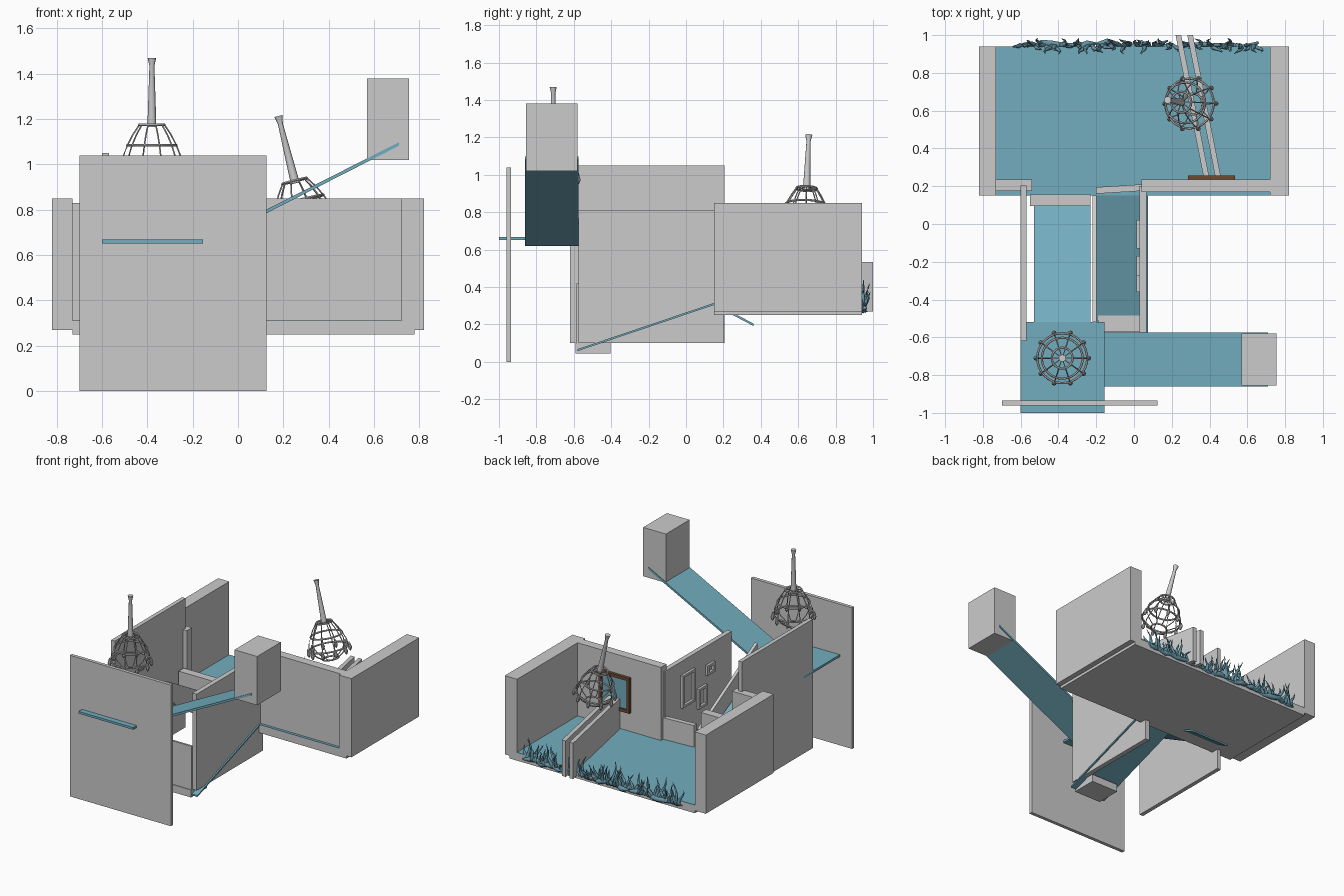
import bpy, bmesh, math, random
from mathutils import Vector, Matrix

if "Cube" in bpy.data.objects:
    bpy.data.objects.remove(bpy.data.objects["Cube"])

random.seed(4)

def material(name, col):
    m = bpy.data.materials.new(name)
    m.diffuse_color = (*col, 1)
    m.use_nodes = True
    m.node_tree.nodes["Principled BSDF"].inputs["Base Color"].default_value = m.diffuse_color
    return m

BLUE = material("water blue", (0.17, 0.42, 0.52))
TEAL = material("plant teal", (0.13, 0.30, 0.38))
BROWN = material("frame brown", (0.16, 0.07, 0.03))

def finish(bm, name, mat=None, smooth=False):
    bmesh.ops.recalc_face_normals(bm, faces=bm.faces)
    me = bpy.data.meshes.new(name)
    bm.to_mesh(me)
    bm.free()
    ob = bpy.data.objects.new(name, me)
    bpy.context.collection.objects.link(ob)
    if mat:
        me.materials.append(mat)
    if smooth:
        for p in me.polygons:
            p.use_smooth = True
    return ob

def prism(name, pts, offset, mat=None):
    """Extrude a closed 3D outline by an offset vector."""
    bm = bmesh.new()
    f = bm.faces.new([bm.verts.new(p) for p in pts])
    r = bmesh.ops.extrude_face_region(bm, geom=[f])
    bmesh.ops.translate(bm, vec=offset, verts=[v for v in r["geom"] if isinstance(v, bmesh.types.BMVert)])
    return finish(bm, name, mat)

def box(name, x0, x1, y0, y1, z0, z1, mat=None):
    return prism(name, [(x0, y0, z0), (x1, y0, z0), (x1, y1, z0), (x0, y1, z0)], (0, 0, z1 - z0), mat)

def tube(bm, path, radii, sides=6, closed=False):
    path = [Vector(p) for p in path]
    n, rings = len(path), []
    for i, p in enumerate(path):
        if closed:
            t = path[(i + 1) % n] - path[i - 1]
        else:
            t = path[min(i + 1, n - 1)] - path[max(i - 1, 0)]
        t.normalize()
        u = t.cross(Vector((0, 0, 1)) if abs(t.z) < 0.95 else Vector((1, 0, 0))).normalized()
        w = t.cross(u)
        r = radii[i] if isinstance(radii, (list, tuple)) else radii
        rings.append([bm.verts.new(p + r * (u * math.cos(a) + w * math.sin(a)))
                      for a in (2 * math.pi * k / sides for k in range(sides))])
    for i in range(n if closed else n - 1):
        a, b = rings[i], rings[(i + 1) % n]
        for k in range(sides):
            bm.faces.new((a[k], a[(k + 1) % sides], b[(k + 1) % sides], b[k]))
    if not closed:
        bm.faces.new(rings[0])
        bm.faces.new(rings[-1])

# Main room: floor, side walls, front wall pieces and doorway thresholds
box("room_floor", -0.73, 0.78, 0.15, 0.94, 0.25, 0.308)
box("room_water", -0.73, 0.73, 0.15, 0.94, 0.308, 0.311, BLUE)
box("room_wall_left", -0.82, -0.73, 0.15, 0.94, 0.27, 0.85)
box("room_wall_right", 0.72, 0.82, 0.15, 0.94, 0.27, 0.85)
box("room_front_wall_left", -0.73, -0.54, 0.175, 0.235, 0.31, 0.83)
box("room_front_wall_right", 0.04, 0.72, 0.17, 0.235, 0.31, 0.85)
box("doorway_block_left", -0.55, -0.23, 0.095, 0.155, 0.31, 0.56)
prism("doorway_block_right", [(-0.2, 0.16, 0.31), (0.04, 0.175, 0.31), (0.04, 0.21, 0.31), (-0.2, 0.195, 0.31)], (0, 0, 0.16))

# Corridor walls
box("corridor_wall_left", -0.6, -0.57, -0.62, 0.205, 0.1, 1.05)
box("corridor_wall_right", 0.03, 0.065, -0.575, 0.2, 0.1, 0.81)
box("corridor_end_wall", -0.2, 0.03, -0.585, -0.57, 0.06, 0.42)
box("lower_landing", -0.19, 0.03, -0.59, -0.405, 0.045, 0.1)
prism("corridor_railing", [(-0.22, -0.52, 0.65), (-0.22, 0.15, 0.30), (-0.22, 0.15, 0.43), (-0.22, -0.52, 0.81)], (0.022, 0, 0))

# Ramps as thin slabs
def ramp_y(name, x0, x1, a, b, t):
    prism(name, [(x0, *a), (x0, *b), (x0, b[0], b[1] - t), (x0, a[0], a[1] - t)], (x1 - x0, 0, 0), BLUE)

ramp_y("ramp_upper_to_room", -0.53, -0.23, (-0.52, 0.67), (0.36, 0.205), 0.013)
ramp_y("ramp_room_to_landing", -0.22, 0.075, (-0.58, 0.068), (0.15, 0.315), 0.011)
prism("ramp_entry", [(-0.2, -0.86, 0.635), (0.71, -0.86, 1.098), (0.71, -0.86, 1.082), (-0.2, -0.86, 0.619)], (0, 0.285, 0), BLUE)

# Entry platform, front panel and high box
box("entry_platform", -0.6, -0.155, -1.0, -0.52, 0.652, 0.668, BLUE)
box("front_panel", -0.70, 0.125, -0.96, -0.935, 0.0, 1.04)
box("high_box", 0.57, 0.755, -0.855, -0.58, 1.02, 1.38)

# Partition pair crossing the room at a slant
for i, x in enumerate((0.22, 0.282)):
    prism("partition_%d" % i, [(x, 1.0, 0.27), (x + 0.03, 1.0, 0.27), (x + 0.18, 0.24, 0.27), (x + 0.15, 0.24, 0.27)], (0, 0, 0.265))

# Picture frames on the corridor wall, and one painting in the room
def frame(name, origin, u, w, h, n, b, d, mat=None):
    o, u, n, z = Vector(origin), Vector(u), Vector(n), Vector((0, 0, 1))
    bm = bmesh.new()
    loops = []
    for inset in (0, b):
        for dep in (0, d):
            loops.append([bm.verts.new(o + u * p + z * q + n * dep) for p, q in
                          ((inset, inset), (w - inset, inset), (w - inset, h - inset), (inset, h - inset))])
    for a, c in ((0, 1), (1, 3), (3, 2), (2, 0)):
        for k in range(4):
            j = (k + 1) % 4
            bm.faces.new((loops[a][k], loops[a][j], loops[c][j], loops[c][k]))
    finish(bm, name, mat)

for i, (y, z, w, h) in enumerate(((-0.13, 0.47, 0.15, 0.24), (-0.27, 0.39, 0.10, 0.15), (-0.36, 0.60, 0.09, 0.075))):
    frame("wall_frame_%d" % i, (0.03, y, z), (0, 1, 0), w, h, (-1, 0, 0), 0.018, 0.018)
frame("painting_frame", (0.285, 0.235, 0.45), (1, 0, 0), 0.25, 0.26, (0, 1, 0), 0.022, 0.022, BROWN)
box("painting_canvas", 0.30, 0.52, 0.235, 0.244, 0.465, 0.695, BLUE)

# Chandeliers: tapered stem, ring cage, ribs and hanging drops (origin at the top ring)
def chandelier(name, pos, axis):
    bm = bmesh.new()
    tube(bm, [(0, 0, -0.01), (0, 0, 0.02), (0, 0, 0.26), (0, 0, 0.295)], [0.019, 0.019, 0.011, 0.019], 12)
    profile = [(0.055, 0), (0.085, -0.045), (0.108, -0.09), (0.127, -0.14), (0.132, -0.18), (0.105, -0.22), (0.055, -0.255)]
    for i in (0, 2, 4, 6):
        r, z = profile[i]
        tube(bm, [(r * math.cos(a), r * math.sin(a), z) for a in (math.tau * k / 32 for k in range(32))], 0.006, 6, True)
    for k in range(10):
        c, s = math.cos(math.tau * k / 10), math.sin(math.tau * k / 10)
        tube(bm, [(r * c, r * s, z) for r, z in profile], 0.0035, 5)
        tube(bm, [(0.01 * c, 0.01 * s, 0), (0.055 * c, 0.055 * s, 0)], 0.003, 5)
        x, y = 0.14 * c, 0.14 * s
        tube(bm, [(x, y, -0.165), (x, y, -0.18), (x, y, -0.2), (x, y, -0.215), (x, y, -0.225)],
             [0.003, 0.008, 0.013, 0.01, 0.003], 8)
    ob = finish(bm, name, None, True)
    q = Vector((0, 0, 1)).rotation_difference(Vector(axis).normalized())
    ob.matrix_world = Matrix.Translation(pos) @ q.to_matrix().to_4x4()
    bpy.context.view_layer.objects.active = ob
    ob.select_set(True)
    bpy.ops.object.shade_smooth_by_angle()
    ob.select_set(False)

chandelier("chandelier_upright", (-0.38, -0.71, 1.175), (0, 0, 1))
chandelier("chandelier_leaning", (0.25, 0.645, 0.927), (-0.25, 0.04, 1))

# Curling plants along the open edge of the room
for c, x0 in enumerate((-0.63, -0.2, 0.23)):
    bm = bmesh.new()
    roots = [(x0 + 0.43 * i / 9, 0.945 + random.uniform(-0.018, 0.018), 0.285 + random.uniform(-0.008, 0.008)) for i in range(10)]
    tube(bm, roots, [0.006] + [random.uniform(0.011, 0.02) for _ in range(8)] + [0.006], 7)
    for i in range(22):
        x = x0 + 0.02 + 0.39 * i / 21
        h, sway = random.uniform(0.06, 0.16), random.uniform(-0.035, 0.045)
        lean, ph = random.uniform(-0.05, 0.04), random.uniform(0, 6)
        path = [(x + sway * t + 0.012 * math.sin(ph + 5 * t), 0.945 + lean * t, 0.28 + h * t)
                for t in (j / 6 for j in range(7))]
        tube(bm, path, [0.013 * (1 - j / 6) ** 0.8 + 0.001 for j in range(7)], 6)
    finish(bm, "edge_plants_%d" % c, TEAL, True)
